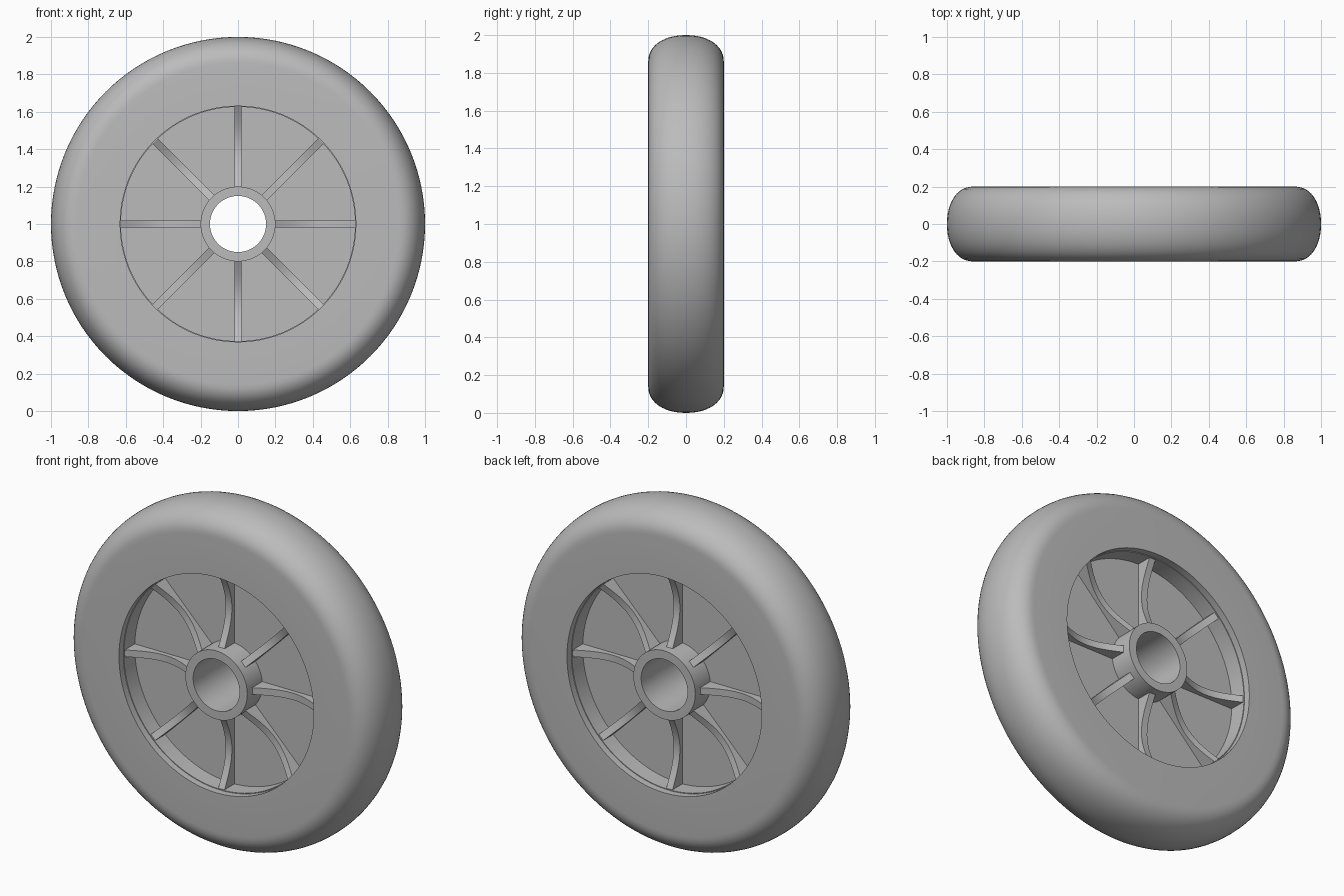
import bpy, bmesh, math
from mathutils import Matrix

cube = bpy.data.objects.get("Cube")
if cube:
    bpy.data.objects.remove(cube, do_unlink=True)

HALF = 0.2        # half width of the wheel
WEB = 0.06        # half thickness of the central disc
RIM = 0.63        # radius of the opening in the tyre
HUB, BORE = 0.2, 0.15
LIP = 0.16        # half width of the rim ring and of the spoke ends
CENTRE = Matrix.Translation((0, 0, 1))

grey = bpy.data.materials.new("plain grey")
grey.diffuse_color = (0.5, 0.5, 0.5, 1)
grey.use_nodes = True
grey.node_tree.nodes["Principled BSDF"].inputs["Base Color"].default_value = (0.5, 0.5, 0.5, 1)


def finish(name, bm, angle=35):
    bmesh.ops.recalc_face_normals(bm, faces=bm.faces)
    bmesh.ops.transform(bm, matrix=CENTRE, verts=bm.verts)
    mesh = bpy.data.meshes.new(name)
    bm.to_mesh(mesh)
    bm.free()
    mesh.materials.append(grey)
    obj = bpy.data.objects.new(name, mesh)
    bpy.context.collection.objects.link(obj)
    bpy.ops.object.select_all(action='DESELECT')
    obj.select_set(True)
    bpy.context.view_layer.objects.active = obj
    bpy.ops.object.shade_smooth_by_angle(angle=math.radians(angle))
    return obj


def revolve(name, profile, steps=128):
    """Turn a closed (radius, y) profile around the axle."""
    bm = bmesh.new()
    verts = [bm.verts.new((r, y, 0)) for r, y in profile]
    edges = [bm.edges.new((verts[i - 1], v)) for i, v in enumerate(verts)]
    bmesh.ops.spin(bm, geom=verts + edges, cent=(0, 0, 0), axis=(0, 1, 0),
                   angle=math.tau, steps=steps, use_merge=True)
    bmesh.ops.remove_doubles(bm, verts=bm.verts, dist=1e-5)
    return finish(name, bm)


def ring(inner, outer, half):
    return [(inner, -half), (outer, -half), (outer, half), (inner, half)]


# Tyre: flat side walls with a rounded tread
shoulder, power = 0.86, 2 / 2.15
tread = []
for i in range(25):
    a = math.pi * i / 24
    c, s = math.cos(a), max(math.sin(a), 0)
    tread.append((shoulder + (1 - shoulder) * s ** power,
                  -HALF * math.copysign(abs(c) ** power, c)))
revolve("tyre", [(RIM, -HALF)] + tread + [(RIM, HALF)])

# Rim, central disc and hub with an open bore
revolve("rim", ring(RIM - 0.004, RIM + 0.03, LIP))
revolve("web_disc", ring(HUB - 0.02, RIM + 0.02, WEB))
revolve("hub", ring(BORE, HUB, HALF))

# Spokes: ribs on both faces whose free edge dips in the middle
inner, outer, dip, width = HUB - 0.015, RIM + 0.01, 0.075, 0.04
curve = []
for i in range(17):
    t = i / 16
    curve.append((inner + (outer - inner) * t, LIP - dip * math.sin(math.pi * t)))
outline = curve + [(r, -y) for r, y in reversed(curve)]
for k in range(8):
    bm = bmesh.new()
    face = bm.faces.new([bm.verts.new((r, y, -width / 2)) for r, y in outline])
    side = bmesh.ops.extrude_face_region(bm, geom=[face])
    bmesh.ops.translate(bm, vec=(0, 0, width),
                        verts=[g for g in side["geom"] if isinstance(g, bmesh.types.BMVert)])
    bmesh.ops.rotate(bm, cent=(0, 0, 0), verts=bm.verts,
                     matrix=Matrix.Rotation(math.tau * k / 8, 3, 'Y'))
    finish(f"spoke_{k + 1}", bm)
